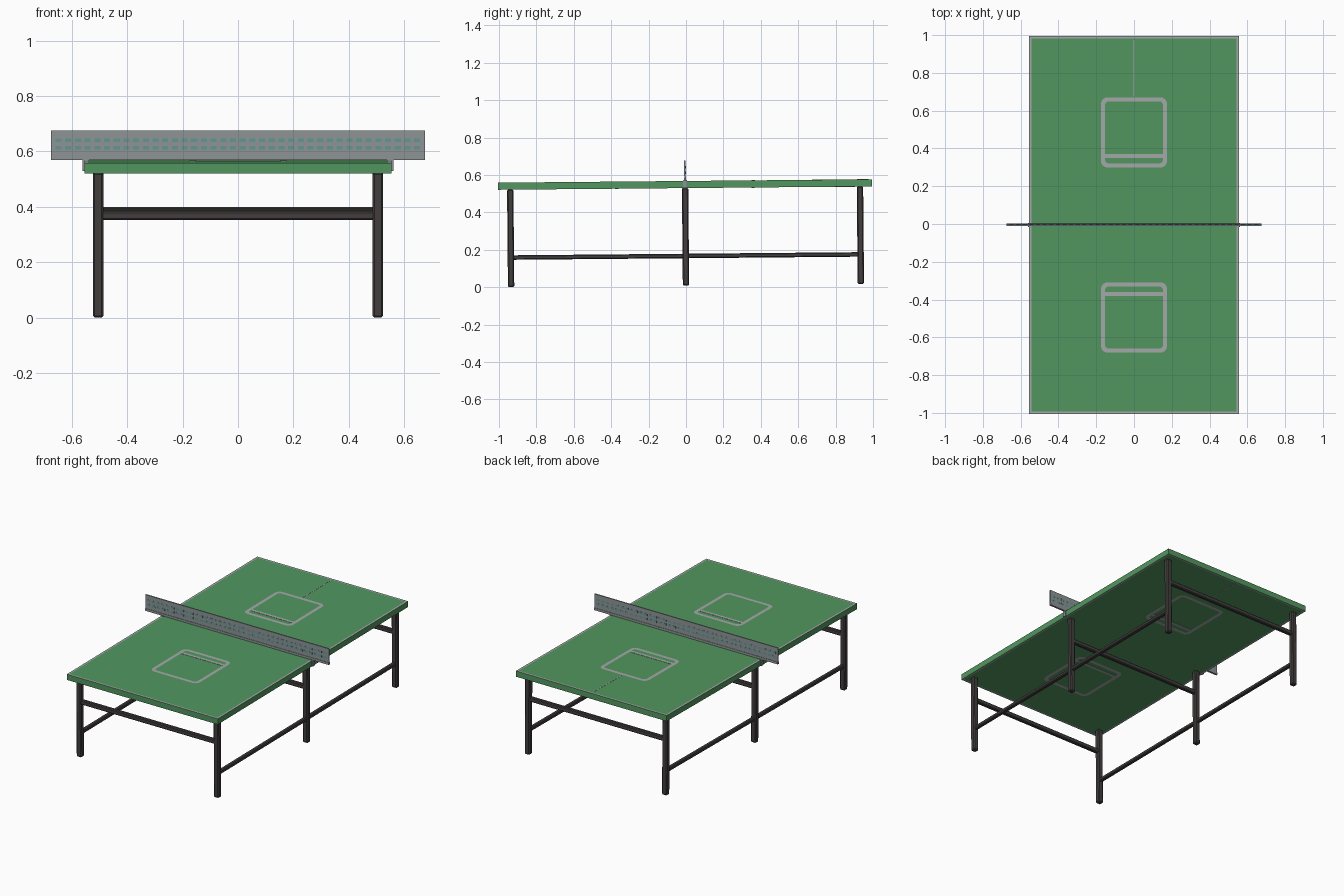
import bpy, bmesh, math
from mathutils import Matrix, Vector

if "Cube" in bpy.data.objects:
    bpy.data.objects.remove(bpy.data.objects["Cube"])

TILT = Matrix.Rotation(0.009, 4, 'X')   # the whole table leans very slightly


def mat(name, rgb):
    m = bpy.data.materials.new(name)
    m.diffuse_color = (*rgb, 1)
    m.use_nodes = True
    m.node_tree.nodes["Principled BSDF"].inputs["Base Color"].default_value = m.diffuse_color
    return m


GREEN = mat("table green", (0.085, 0.31, 0.115))
GREY = mat("line grey", (0.38, 0.40, 0.40))
NETGREY = mat("net grey", (0.27, 0.30, 0.30))
TEAL = mat("net teal", (0.13, 0.30, 0.31))
DARK = mat("leg charcoal", (0.055, 0.048, 0.048))


def finish(name, bm, *mats):
    me = bpy.data.meshes.new(name)
    bm.to_mesh(me)
    bm.free()
    me.transform(TILT)
    ob = bpy.data.objects.new(name, me)
    bpy.context.collection.objects.link(ob)
    for m in mats:
        me.materials.append(m)
    return ob


def add_box(bm, c, s):
    return bmesh.ops.create_cube(
        bm, size=1, matrix=Matrix.Translation(c) @ Matrix.Diagonal((*s, 1)))


def box(name, c, s, m, chamfer=0):
    bm = bmesh.new()
    add_box(bm, c, s)
    if chamfer:
        bmesh.ops.bevel(bm, geom=bm.edges[:], offset=chamfer, segments=1, affect='EDGES')
    return finish(name, bm, m)


def rounded(cx, cy, hx, hy, r, n=4):
    pts = []
    for k, (sx, sy) in enumerate([(1, 1), (-1, 1), (-1, -1), (1, -1)]):
        for i in range(n + 1):
            a = math.pi / 2 * (k + i / n)
            pts.append((cx + sx * (hx - r) + r * math.cos(a),
                        cy + sy * (hy - r) + r * math.sin(a)))
    return pts


# Table top with a painted border inset on both faces
TOP, BOT = 0.568, 0.530
bm = bmesh.new()
add_box(bm, (0, 0, (TOP + BOT) / 2), (1.11, 2.0, TOP - BOT))
bm.normal_update()
flat = [f for f in bm.faces if abs(f.normal.z) > 0.9]
rim = bmesh.ops.inset_individual(bm, faces=flat, thickness=0.018)
for f in rim["faces"]:
    f.material_index = 1
finish("table_top", bm, GREEN, GREY)

# Plain painted panels on each half, above and below
for label, z, d in (("upper", TOP, 1), ("lower", BOT, -1)):
    for half, s in (("front", -1), ("back", 1)):
        bm = bmesh.new()
        zz = z + d * 0.0015
        outer = [bm.verts.new((x, y, zz)) for x, y in rounded(0, s * 0.49, 0.175, 0.186, 0.035)]
        inner = [bm.verts.new((x, y, zz)) for x, y in rounded(0, s * 0.49, 0.153, 0.164, 0.018)]
        n = len(outer)
        for i in range(n):
            j = (i + 1) % n
            q = [outer[i], outer[j], inner[j], inner[i]]
            bm.faces.new(q if d > 0 else q[::-1])
        add_box(bm, (0, s * 0.365, z + d * 0.0005), (0.31, 0.02, 0.002))
        finish(f"{label}_{half}_panel_outline", bm, GREY)
    box(f"{label}_centre_line", (0, 0.83, z), (0.005, 0.30, 0.002), GREY)

# Net, with rows of small coloured dashes on both sides
box("net", (0, 0, 0.623), (1.35, 0.008, 0.107), NETGREY)
box("net_lower_band", (0, 0, 0.577), (1.35, 0.013, 0.015), NETGREY)
bm = bmesh.new()
for i in range(38):
    x = -0.648 + i * 0.035
    for z in (0.613, 0.641):
        add_box(bm, (x, 0, z), (0.022, 0.0095, 0.013))
finish("net_dashes", bm, TEAL)
for s in (-1, 1):
    box("net_clamp", (s * 0.55, 0, 0.551), (0.022, 0.02, 0.042), NETGREY)

# Three leg pairs, each with a cross bar
for row, y in (("front", -0.935), ("middle", 0), ("back", 0.935)):
    for s in (-1, 1):
        side = "left" if s < 0 else "right"
        box(f"{row}_{side}_leg", (s * 0.505, y, 0.27), (0.037, 0.034, 0.523), DARK, 0.006)
    box(f"{row}_cross_bar", (0, y, 0.376), (0.99, 0.025, 0.03), DARK, 0.005)

# Long side rails
for s in (-1, 1):
    box("left_rail" if s < 0 else "right_rail",
        (s * 0.505, 0, 0.167), (0.026, 1.86, 0.024), DARK, 0.005)
